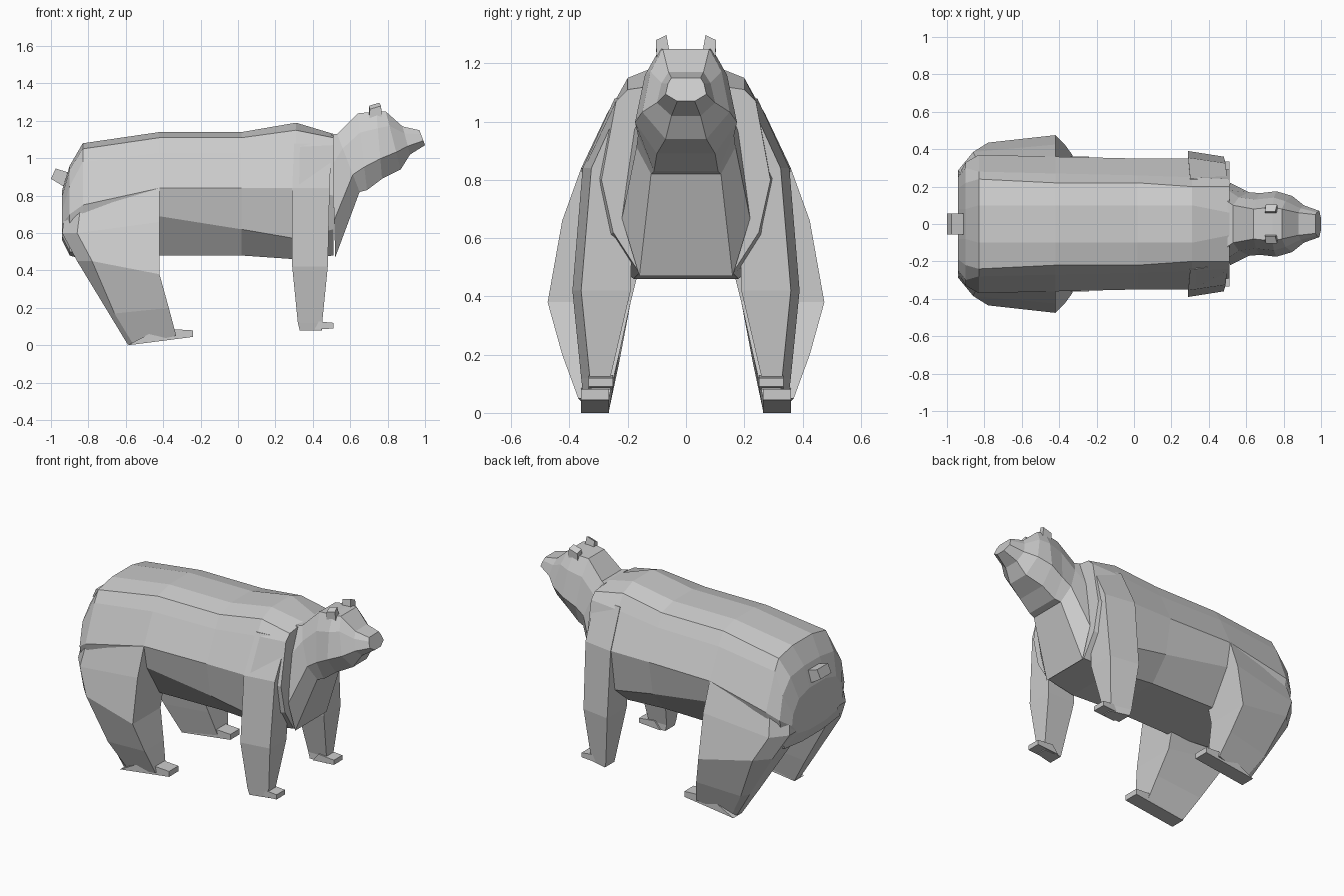
import bpy, bmesh


def loft(name, rings, mirror=False):
    """Skin a stack of closed rings and cap both ends, flat shaded."""
    bm = bmesh.new()
    vs = [[bm.verts.new(p) for p in r] for r in rings]
    n = len(rings[0])
    for a, b in zip(vs, vs[1:]):
        for i in range(n):
            j = (i + 1) % n
            bm.faces.new((a[i], a[j], b[j], b[i]))
    bm.faces.new(vs[0])
    bm.faces.new(vs[-1])
    bmesh.ops.recalc_face_normals(bm, faces=bm.faces)
    me = bpy.data.meshes.new(name)
    bm.to_mesh(me)
    bm.free()
    ob = bpy.data.objects.new(name, me)
    bpy.context.collection.objects.link(ob)
    if mirror:
        m = ob.modifiers.new("Mirror", 'MIRROR')
        m.use_axis = (False, True, False)
        m.use_mirror_merge = False
    return ob


def both_sides(half):
    """Complete a half ring (y > 0, top to bottom) across y = 0."""
    return half + [(x, -y, z) for x, y, z in reversed(half)]


def side_prism(name, outline, y0, y1, mirror=False):
    """Extrude an x-z outline from y0 to y1."""
    return loft(name, [[(x, y, z) for x, z in outline] for y in (y0, y1)], mirror)


# Torso: half cross-sections (y, z) along x, rump to shoulders
torso = {
    -0.94: [(.08, .83), (.19, .80), (.25, .72), (.26, .65), (.20, .58), (.08, .56)],
    -0.90: [(.08, .96), (.22, .94), (.30, .85), (.33, .70), (.28, .50), (.10, .48)],
    -0.83: [(.10, 1.08), (.24, 1.05), (.28, .98), (.37, .75), (.30, .50), (.12, .46)],
    -0.42: [(.10, 1.14), (.22, 1.11), (.27, 1.03), (.36, .84), (.33, .69), (.20, .48)],
    0.02: [(.10, 1.14), (.22, 1.11), (.26, 1.03), (.35, .84), (.31, .62), (.19, .48)],
    0.31: [(.10, 1.19), (.20, 1.15), (.25, 1.06), (.35, .84), (.31, .57), (.18, .46)],
    0.51: [(.06, 1.13), (.20, 1.11), (.24, 1.07), (.29, .80), (.25, .62), (.16, .48)],
}
loft("torso", [both_sides([(x, y, z) for y, z in h]) for x, h in torso.items()])

# Chest, neck and head: slanted rings (top x, z, bottom x, z, top/mid/bottom half width)
head = [
    (.50, 1.13, .52, .47, .12, .22, .16),
    (.53, 1.13, .65, .82, .10, .17, .12),
    (.64, 1.24, .69, .83, .08, .165, .11),
    (.74, 1.25, .77, .89, .09, .175, .10),
    (.79, 1.25, .87, .94, .08, .15, .07),
    (.88, 1.17, .92, 1.02, .06, .10, .05),
    (.97, 1.15, 1.0, 1.07, .05, .07, .03),
]
rings = []
for xt, zt, xb, zb, wt, wm, wb in head:
    half = []
    for t, w in ((0, wt), (.25, wt * .4 + wm * .6), (.7, wm), (1, wb)):
        half.append((xt + (xb - xt) * t, w, zt + (zb - zt) * t))
    rings.append(both_sides(half))
loft("head_and_neck", rings)

# Hind legs: rear x, z, front x, z, inner y, outer y
hind = [
    (-.79, 1.0, -.42, 1.02, .10, .26),
    (-.91, .83, -.42, .84, .10, .36),
    (-.94, .60, -.42, .66, .12, .425),
    (-.86, .45, -.42, .38, .19, .475),
    (-.69, .17, -.37, .20, .23, .425),
    (-.59, .005, -.33, .05, .265, .37),
]
rings = []
for k, (xr, zr, xf, zf, yi, yo) in enumerate(hind):
    c = .08 if k < 4 else .03
    rings.append([(xr, yi, zr), (xr, yi + (yo - yi) * .55, zr),
                  (xr + c, yo - .04, zr), (xf, yo, zf), (xf, yi, zf)])
loft("hind_leg", rings, True)
side_prism("hind_foot", [(-.59, 0), (-.24, .045), (-.24, .08), (-.42, .09)], .265, .36, True)

# Front legs: z, rear x, front x, inner y, outer y
front = [
    (1.08, .30, .50, .10, .245),
    (.84, .29, .49, .18, .355),
    (.42, .29, .48, .19, .39),
    (.12, .32, .45, .26, .36),
    (.08, .33, .45, .26, .355),
]
loft("front_leg", [[(xr, yi, z), (xr, yo, z), (xf, yo - .03, z), (xf, yi, z)]
                   for z, xr, xf, yi, yo in front], True)
side_prism("front_foot", [(.36, .08), (.51, .09), (.51, .12), (.40, .13)], .25, .335, True)

# Ears
loft("ear", [[(.70, .05, 1.20), (.77, .05, 1.20), (.77, .10, 1.18), (.70, .10, 1.18)],
             [(.70, .067, 1.28), (.755, .067, 1.297), (.765, .103, 1.28), (.705, .103, 1.262)]], True)

# Tail
side_prism("tail", [(-1.0, .89), (-.975, .945), (-.86, .91), (-.90, .83)], -.055, .055)
